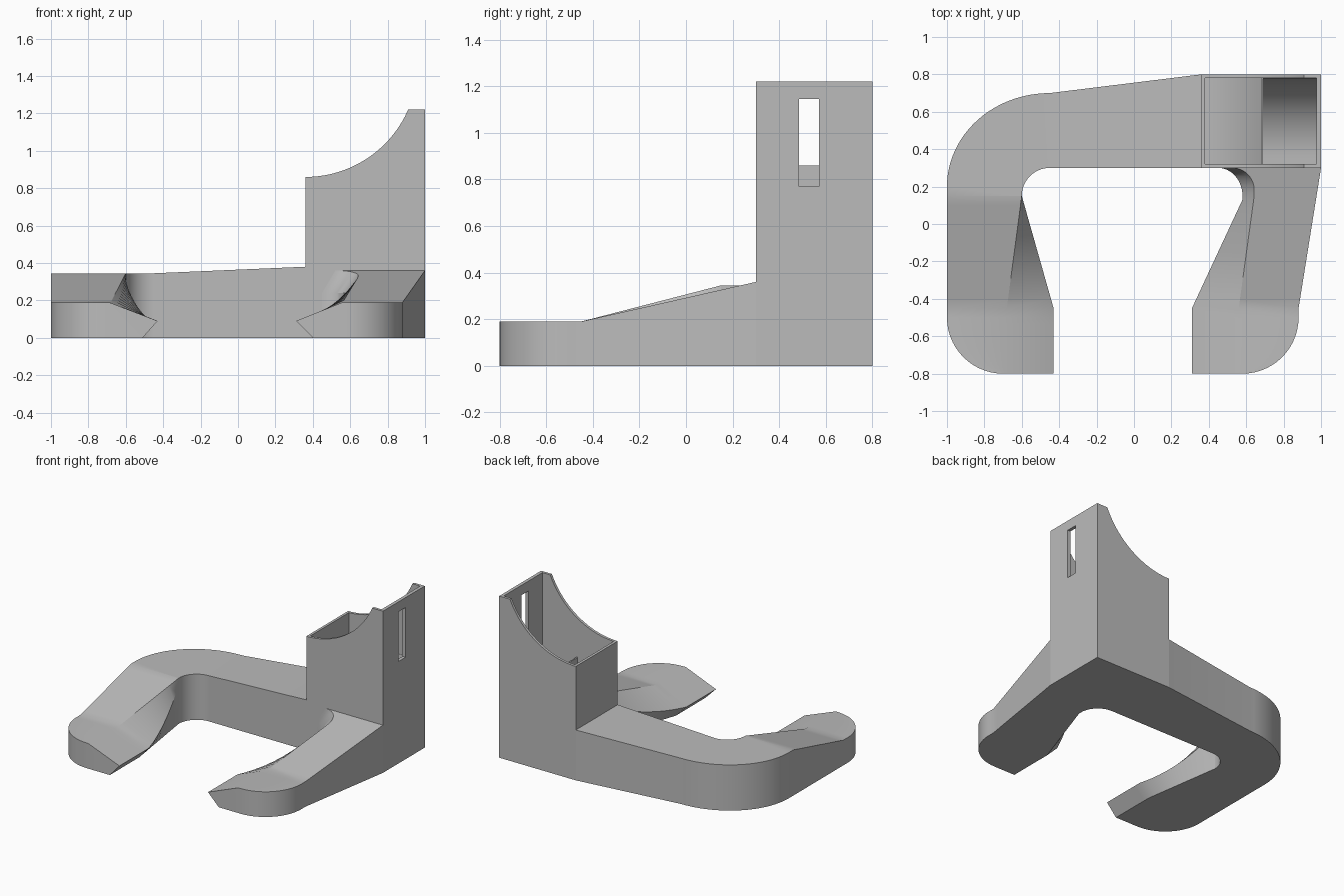
import bpy, bmesh
from math import sin, cos, pi, sqrt, radians
from mathutils import Vector

cube = bpy.data.objects.get("Cube")
if cube:
    bpy.data.objects.remove(cube, do_unlink=True)

# Single plain grey plastic
GREY = (0.5, 0.5, 0.5, 1)
mat = bpy.data.materials.new("grey plastic")
mat.use_nodes = True
mat.diffuse_color = GREY
mat.node_tree.nodes["Principled BSDF"].inputs["Base Color"].default_value = GREY


def finish(bm, name):
    bmesh.ops.recalc_face_normals(bm, faces=bm.faces)
    mesh = bpy.data.meshes.new(name)
    bm.to_mesh(mesh)
    bm.free()
    mesh.materials.append(mat)
    ob = bpy.data.objects.new(name, mesh)
    bpy.context.collection.objects.link(ob)
    return ob


def smooth(ob):
    bpy.ops.object.select_all(action='DESELECT')
    ob.select_set(True)
    bpy.context.view_layer.objects.active = ob
    bpy.ops.object.shade_smooth_by_angle(angle=radians(25))


def loft(name, sections):
    bm = bmesh.new()
    rings = [[bm.verts.new(p) for p in s] for s in sections]
    n = len(rings[0])
    for a, b in zip(rings, rings[1:]):
        for i in range(n):
            j = (i + 1) % n
            bm.faces.new((a[i], a[j], b[j], b[i]))
    bm.faces.new(rings[0])
    bm.faces.new(rings[-1])
    ob = finish(bm, name)
    smooth(ob)
    return ob


def prism(name, profile, axis, start, end):
    """Extrude a 2D profile (other coordinate, z) along x or y."""
    bm = bmesh.new()
    verts = [bm.verts.new((start, u, z) if axis == 'x' else (u, start, z))
             for u, z in profile]
    face = bm.faces.new(verts)
    out = bmesh.ops.extrude_face_region(bm, geom=[face])
    move = Vector((end - start, 0, 0) if axis == 'x' else (0, end - start, 0))
    bmesh.ops.translate(bm, vec=move,
                        verts=[v for v in out["geom"] if isinstance(v, bmesh.types.BMVert)])
    return finish(bm, name)


def cut(ob, cutter):
    mod = ob.modifiers.new("cut", 'BOOLEAN')
    mod.operation = 'DIFFERENCE'
    mod.solver = 'EXACT'
    mod.object = cutter
    bpy.context.view_layer.objects.active = ob
    bpy.ops.object.modifier_apply(modifier=mod.name)
    bpy.data.objects.remove(cutter, do_unlink=True)


def mix(a, b, t):
    return a + (b - a) * t


def arm_section(y, outer, top, mid, low, z_top, z_mid):
    return [(outer, y, 0), (outer, y, z_top), (top, y, z_top), (mid, y, z_mid), (low, y, 0)]


R, STEPS = 0.3, 14
TIP_Z, EDGE_Z = 0.19, 0.09
tip = [(-0.5 - R * cos(pi / 2 * i / STEPS), R * sin(pi / 2 * i / STEPS)) for i in range(STEPS + 1)]

# Right arm, bent corner and crossbar in one sweep
sections = [arm_section(y, -0.7 - dx, -0.69, -0.43, -0.51, TIP_Z, EDGE_Z) for y, dx in tip]
for i in range(13):
    t = 1 - i / 12
    sections.append(arm_section(mix(0.15, -0.45, t), -1, mix(-0.6, -0.68, t), mix(-0.6, -0.43, t),
                                mix(-0.6, -0.51, t), mix(0.345, TIP_Z, t),
                                EDGE_Z + 0.2 * (1 - t) ** 2.1))


def bar_section(ox, oy, ix, iy, z):
    return [(ox, oy, 0), (ox, oy, z), (ix, iy, z), (ix, iy, z * 0.84), (ix, iy, 0)]


for i in range(25):
    a = pi / 2 * i / 24
    sections.append(bar_section(-0.45 - 0.55 * cos(a), 0.2 + 0.5 * sin(a),
                                -0.45 - 0.15 * cos(a), 0.15 + 0.15 * sin(a), 0.345))
sections.append(bar_section(0.36, 0.8, 0.36, 0.3, 0.38))
loft("right_arm_and_crossbar", sections)

# Left arm, tapering from the tower to a pointed tip
sections = [arm_section(y, 0.58 + dx, 0.56, 0.31, 0.4, TIP_Z, EDGE_Z) for y, dx in tip]


def slope(y):
    return mix(TIP_Z, 0.36, (y + 0.45) / 0.75)


def outer(y):
    return mix(0.88, 1, (y + 0.45) / 0.75)


for i in range(13):
    t = 1 - i / 12
    y = mix(0.13, -0.45, t)
    sections.append(arm_section(y, outer(y), mix(0.64, 0.56, t), mix(0.58, 0.31, t),
                                mix(0.6, 0.4, t), slope(y), EDGE_Z + 0.15 * (1 - t) ** 2))
for i in range(1, 13):
    a = pi / 2 * i / 12
    y = 0.15 + 0.15 * sin(a)
    x = 0.45 + 0.15 * cos(a)
    sections.append(arm_section(y, outer(y), x + 0.04 + 0.03 * sin(a), x - 0.02 * cos(a), x,
                                slope(y), 0.24))
loft("left_arm", sections)

# Tower with a scooped top
arc = [(0.36 + 0.55 * i / 32, 1.46 - sqrt(0.36 - (0.55 * i / 32) ** 2)) for i in range(33)]
tower = prism("tower", [(1, 0), (0.36, 0)] + arc + [(1, 1.22)], 'y', 0.3, 0.8)

# Hollow the tower: open top, shelf chamber, scoop chamber and side slot
TOP, DIVIDE = 1.4, 0.66
cut(tower, prism("opening_cutter", [(0.38, DIVIDE), (0.975, DIVIDE), (0.975, TOP), (0.38, TOP)],
                 'y', 0.32, 0.78))
shelf = [(0.38 + 0.3 * i / 12, 0.62 - 0.08 * (i / 12) ** 2) for i in range(13)]
cut(tower, prism("shelf_cutter", shelf + [(0.68, 0.7), (0.38, 0.7)], 'y', 0.32, 0.78))
scoop = [(0.36 + 0.42 * sin(pi / 2 * i / 20), 0.7 - 0.42 * cos(pi / 2 * i / 20)) for i in range(21)]
cut(tower, prism("scoop_cutter", [(0.32, 0.7), (0.32, 0.28)] + scoop, 'x', 0.69, 0.975))
cut(tower, prism("slot_cutter", [(0.485, 0.77), (0.57, 0.77), (0.57, 1.145), (0.485, 1.145)],
                 'x', 0.9, 1.1))
smooth(tower)
